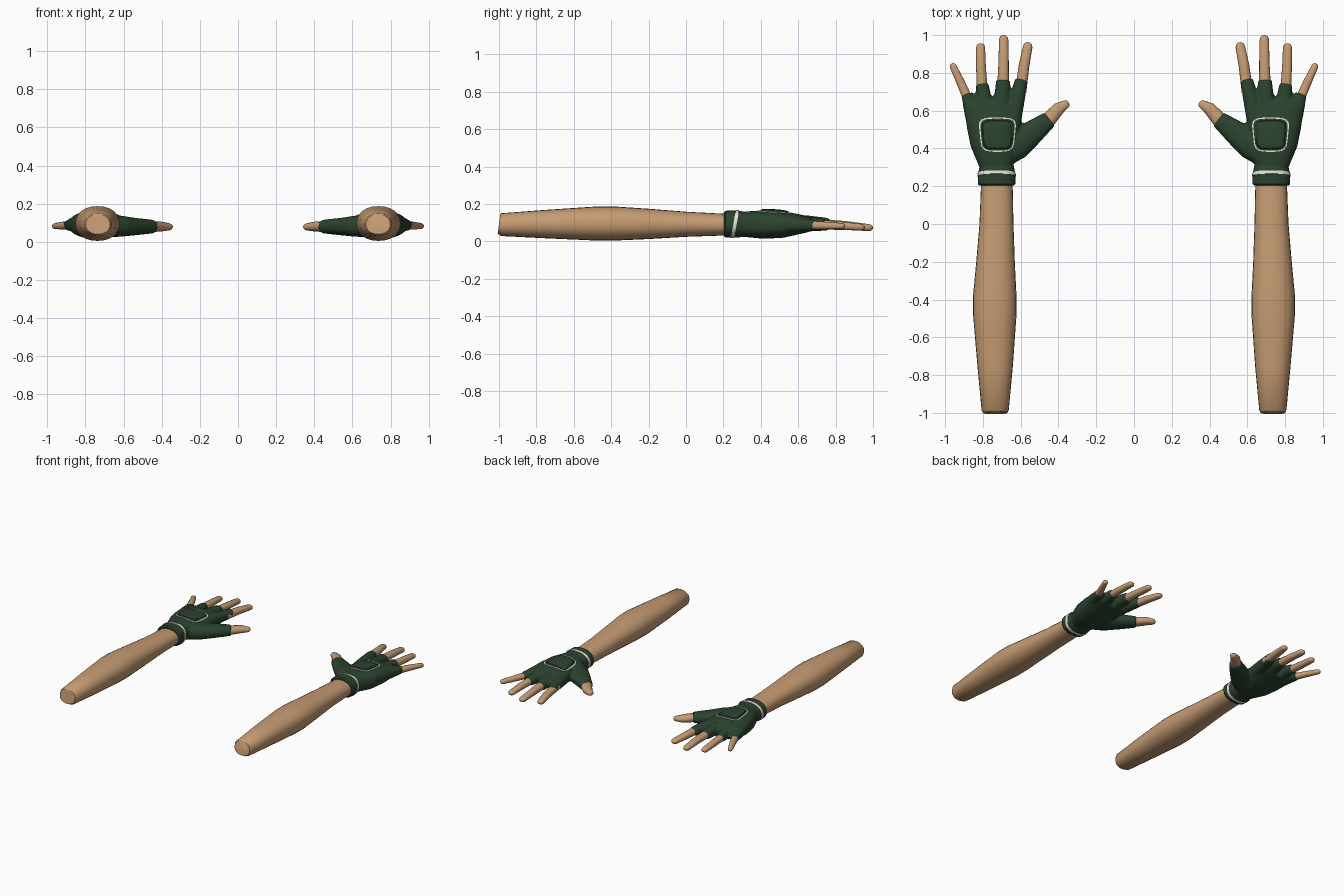
import bpy, bmesh, math
from mathutils import Vector
from mathutils.bvhtree import BVHTree

if "Cube" in bpy.data.objects:
    bpy.data.objects.remove(bpy.data.objects["Cube"])


def material(name, rgb):
    m = bpy.data.materials.new(name)
    m.diffuse_color = (*rgb, 1)
    m.use_nodes = True
    m.node_tree.nodes["Principled BSDF"].inputs["Base Color"].default_value = m.diffuse_color
    return m


SKIN = material("skin", (0.56, 0.33, 0.17))
GREEN = material("dark green cloth", (0.024, 0.056, 0.028))
WHITE = material("white trim", (0.82, 0.82, 0.8))


def loft(bm, sections, sides=20, power=2.3, round_tip=False):
    """Skin rounded rings (x, y, z, half width, half height) along a path."""
    sec = [Vector(s) for s in sections]
    if round_tip:  # the last section becomes a domed tip
        d = (sec[-1].xyz - sec[-2].xyz).normalized()
        x, y, z, w, h = sec.pop()
        for a in (0, 30, 55, 75):
            k, c = math.sin(math.radians(a)), math.cos(math.radians(a))
            p = Vector((x, y, z)) + d * w * (k - 1)
            sec.append(Vector((*p, w * c, h * c)))
    rings = []
    for i, s in enumerate(sec):
        t = (sec[min(i + 1, len(sec) - 1)].xyz - sec[max(i - 1, 0)].xyz).normalized()
        side = t.cross(Vector((0, 0, 1))).normalized()
        up = side.cross(t)
        ring = []
        for k in range(sides):
            a = math.tau * k / sides
            c, n = math.cos(a), math.sin(a)
            u = math.copysign(abs(c) ** (2 / power), c)
            v = math.copysign(abs(n) ** (2 / power), n)
            ring.append(bm.verts.new(s.xyz + side * u * s[3] + up * v * s[4]))
        rings.append(ring)
    for r, q in zip(rings, rings[1:]):
        for k in range(sides):
            j = (k + 1) % sides
            bm.faces.new((r[k], r[j], q[j], q[k]))
    bm.faces.new(rings[0][::-1])
    bm.faces.new(rings[-1])


def make(name, bm, mat, angle=40):
    bmesh.ops.recalc_face_normals(bm, faces=bm.faces)
    me = bpy.data.meshes.new(name)
    bm.to_mesh(me)
    bm.free()
    ob = bpy.data.objects.new(name, me)
    bpy.context.collection.objects.link(ob)
    me.materials.append(mat)
    bpy.ops.object.select_all(action='DESELECT')
    ob.select_set(True)
    bpy.context.view_layer.objects.active = ob
    bpy.ops.object.shade_smooth_by_angle(angle=math.radians(angle))
    return ob


def mirror(ob):
    m = ob.modifiers.new("other arm", 'MIRROR')
    m.use_mirror_merge = False


# Forearm
bm = bmesh.new()
loft(bm, [(0.735, -1.0, 0.092, 0.064, 0.052), (0.735, -0.985, 0.09, 0.072, 0.061),
          (0.735, -0.75, 0.093, 0.094, 0.076), (0.737, -0.48, 0.096, 0.115, 0.091),
          (0.737, -0.38, 0.096, 0.115, 0.091), (0.733, -0.2, 0.094, 0.102, 0.081),
          (0.728, 0.0, 0.092, 0.09, 0.067), (0.726, 0.23, 0.09, 0.083, 0.057)],
     sides=24, power=2.2)
mirror(make("forearm", bm, SKIN))

# Bare finger and thumb ends
fingers = {
    "index_finger": [(0.60, 0.70, 0.092, 0.03, 0.027), (0.582, 0.84, 0.085, 0.028, 0.024),
                     (0.558, 0.962, 0.075, 0.025, 0.019)],
    "middle_finger": [(0.694, 0.70, 0.094, 0.032, 0.028), (0.69, 0.86, 0.085, 0.027, 0.024),
                      (0.69, 1.0, 0.072, 0.025, 0.019)],
    "ring_finger": [(0.802, 0.68, 0.092, 0.029, 0.026), (0.81, 0.83, 0.084, 0.026, 0.023),
                    (0.813, 0.957, 0.075, 0.024, 0.018)],
    "little_finger": [(0.87, 0.64, 0.088, 0.026, 0.024), (0.92, 0.755, 0.085, 0.022, 0.02),
                      (0.965, 0.85, 0.082, 0.018, 0.016)],
    "thumb": [(0.48, 0.515, 0.08, 0.04, 0.03), (0.435, 0.572, 0.08, 0.038, 0.028),
              (0.398, 0.612, 0.08, 0.033, 0.025), (0.345, 0.643, 0.078, 0.024, 0.019)],
}
for name, path in fingers.items():
    bm = bmesh.new()
    loft(bm, path, sides=14, round_tip=True)
    mirror(make(name, bm, SKIN))

# Glove: palm, finger sleeves and thumb sleeve fused into one skin
bm = bmesh.new()
palm = [(0.27, 0.65, 0.805, 0.028, 0.155), (0.34, 0.632, 0.832, 0.022, 0.162),
        (0.42, 0.615, 0.865, 0.014, 0.166), (0.52, 0.608, 0.886, 0.02, 0.16),
        (0.60, 0.60, 0.895, 0.038, 0.147), (0.655, 0.60, 0.885, 0.05, 0.132)]
loft(bm, [((a + b) / 2, y, (c + d) / 2, (b - a) / 2, (d - c) / 2) for y, a, b, c, d in palm],
     sides=28, power=2.5)
sleeves = [
    [(0.65, 0.50, 0.095, 0.045, 0.05), (0.624, 0.64, 0.095, 0.043, 0.042),
     (0.595, 0.765, 0.092, 0.034, 0.032)],
    [(0.71, 0.50, 0.096, 0.045, 0.05), (0.70, 0.64, 0.097, 0.044, 0.044),
     (0.692, 0.762, 0.092, 0.038, 0.034)],
    [(0.78, 0.50, 0.095, 0.045, 0.05), (0.79, 0.63, 0.094, 0.044, 0.042),
     (0.804, 0.742, 0.09, 0.034, 0.032)],
    [(0.83, 0.47, 0.092, 0.042, 0.045), (0.858, 0.59, 0.09, 0.041, 0.038),
     (0.884, 0.69, 0.087, 0.031, 0.029)],
    [(0.70, 0.37, 0.085, 0.075, 0.06), (0.62, 0.42, 0.082, 0.08, 0.056),
     (0.55, 0.475, 0.08, 0.068, 0.047), (0.447, 0.555, 0.08, 0.045, 0.036)],
]
for s in sleeves:
    loft(bm, s, sides=16)
glove = make("glove", bm, GREEN)
rm = glove.modifiers.new("fuse", 'REMESH')
rm.mode, rm.voxel_size = 'VOXEL', 0.008
sm = glove.modifiers.new("soften", 'SMOOTH')
sm.factor, sm.iterations = 0.5, 5
fused = bpy.data.meshes.new_from_object(glove.evaluated_get(bpy.context.evaluated_depsgraph_get()))
glove.modifiers.clear()
glove.data = fused
for p in fused.polygons:
    p.use_smooth = True
mirror(glove)
surface = BVHTree.FromPolygons([v.co for v in fused.vertices],
                               [tuple(p.vertices) for p in fused.polygons])


def drape(x, y, lift):
    hit = surface.ray_cast(Vector((x, y, 1)), Vector((0, 0, -1)))[0]
    return Vector((x, y, (hit.z if hit else 0.15) + lift))


def patch_point(a, scale):
    """Rounded square on the back of the hand, narrower towards the wrist."""
    c, n = math.cos(a), math.sin(a)
    u = math.copysign(abs(c) ** 0.38, c) * scale
    v = math.copysign(abs(n) ** 0.38, n) * scale
    return 0.723 + u * (0.09 + 0.008 * v), 0.473 + 0.082 * v + 0.006 * (1 - u * u) * v


# Padded panel on the back of the hand
N = 64
bm = bmesh.new()
rings = [[bm.verts.new(drape(*patch_point(math.tau * k / N, s), lift)) for k in range(N)]
         for s, lift in ((0.88, -0.002), (0.82, 0.007), (0.6, 0.009), (0.3, 0.01))]
for r, q in zip(rings, rings[1:]):
    for k in range(N):
        j = (k + 1) % N
        bm.faces.new((r[k], r[j], q[j], q[k]))
bm.faces.new(rings[-1])
mirror(make("back_panel", bm, GREEN))

# White stitching around the panel
bm = bmesh.new()
rings = [[bm.verts.new(drape(*patch_point(math.tau * k / N, s), lift)) for k in range(N)]
         for s, lift in ((1.045, -0.002), (1.04, 0.003), (0.965, 0.003), (0.96, -0.002))]
for r, q in zip(rings, rings[1:]):
    for k in range(N):
        j = (k + 1) % N
        bm.faces.new((r[k], r[j], q[j], q[k]))
mirror(make("panel_stitching", bm, WHITE))

# Wrist cuff
bm = bmesh.new()
loft(bm, [(0.727, 0.203, 0.092, 0.09, 0.064), (0.727, 0.212, 0.092, 0.1, 0.072),
          (0.727, 0.25, 0.093, 0.1, 0.073), (0.727, 0.29, 0.093, 0.094, 0.07),
          (0.728, 0.33, 0.093, 0.085, 0.062)], sides=28)
mirror(make("cuff", bm, GREEN))

# Slanted white band round the cuff
bm = bmesh.new()
loft(bm, [(0.727, 0.253, 0.093, 0.1025, 0.0755), (0.727, 0.271, 0.093, 0.1, 0.0745)], sides=28)
for v in bm.verts:
    v.co.y += (v.co.z - 0.093) * 0.18
mirror(make("cuff_band", bm, WHITE))
